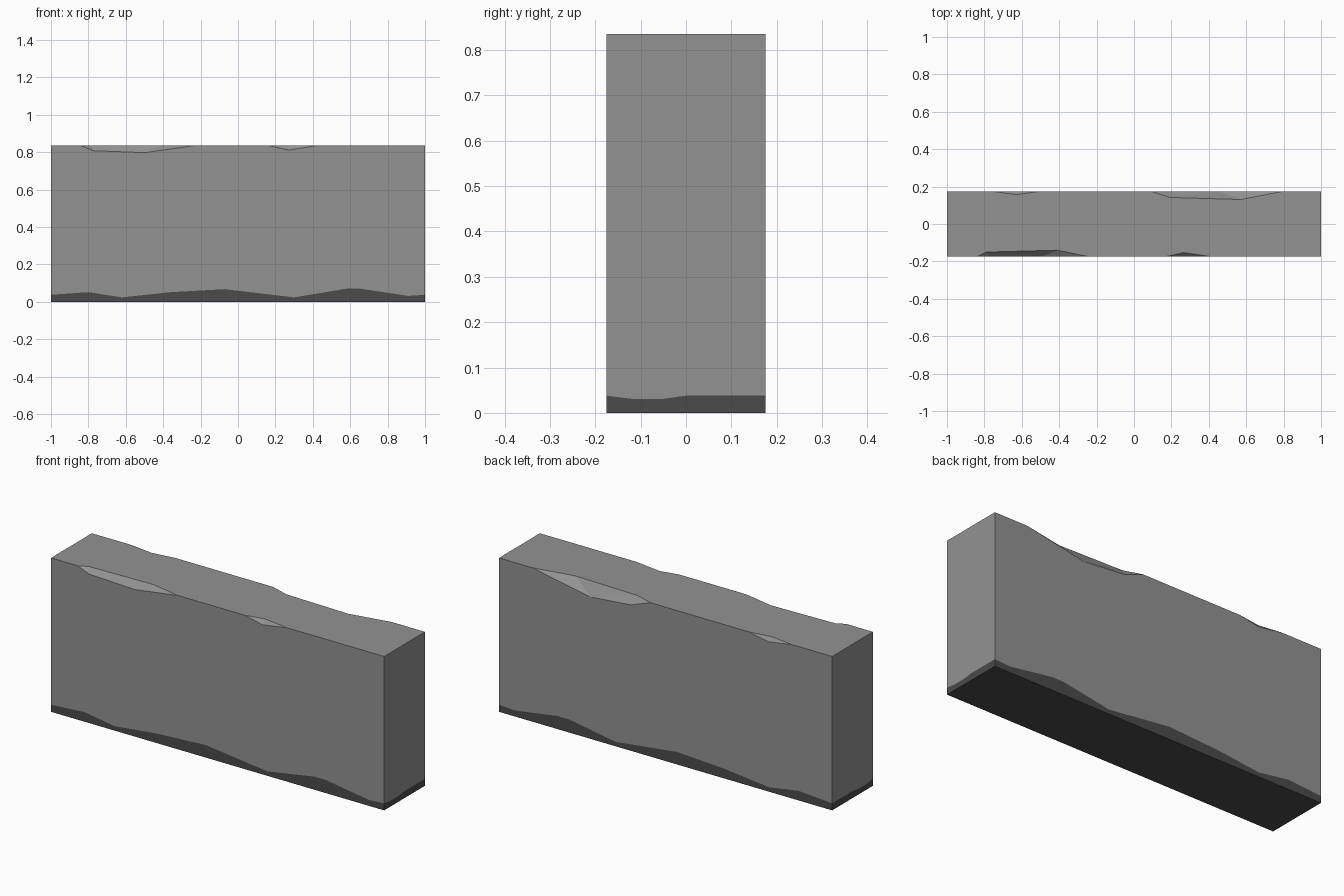
import bpy, bmesh

if "Cube" in bpy.data.objects:
    bpy.data.objects.remove(bpy.data.objects["Cube"])

HX, HY, TOP = 1.0, 0.175, 0.835


def material(name, value):
    m = bpy.data.materials.new(name)
    m.diffuse_color = (value, value, value, 1)
    m.use_nodes = True
    m.node_tree.nodes["Principled BSDF"].inputs["Base Color"].default_value = m.diffuse_color
    return m


wall_grey = material("wall grey", 0.29)
base_grey = material("dark base grey", 0.07)

# Wavy paint line: (x, z) along the long sides, (y, z) along the ends
WAVE = [(-1, .038), (-.8, .052), (-.62, .024), (-.36, .052), (-.07, .068),
        (.3, .024), (.58, .071), (.65, .071), (.91, .032), (1, .038)]
END_WAVE = [(-HY, .038), (-.12, .031), (-.05, .031), (0, .038), (HY, .038)]

# Chipped top edges: start x, (x, z) on the side, (x, y) on the top, end x
FRONT_CHIPS = [(-.84, [(-.77, .808), (-.495, .798)], [(-.79, -.15), (-.41, -.14)], -.24),
               (.165, [(.27, .812)], [(.265, -.153)], .42)]
BACK_CHIPS = [(-.76, [(-.62, .813)], [(-.63, .157)], -.5),
              (.09, [(.207, .792), (.453, .77)], [(.19, .142), (.57, .131)], .8)]


def make_object(name, faces, mat):
    """Turn a list of point loops into one welded, outward-facing mesh."""
    bm = bmesh.new()
    for pts in faces:
        bm.faces.new([bm.verts.new(p) for p in pts])
    bmesh.ops.remove_doubles(bm, verts=bm.verts, dist=1e-5)
    bmesh.ops.recalc_face_normals(bm, faces=bm.faces)
    # n-gons are split so the concave outlines fill cleanly
    bmesh.ops.triangulate(bm, faces=[f for f in bm.faces if len(f.verts) > 4])
    me = bpy.data.meshes.new(name)
    bm.to_mesh(me)
    bm.free()
    me.materials.append(mat)
    ob = bpy.data.objects.new(name, me)
    bpy.context.collection.objects.link(ob)
    return ob


def long_edge(y, chips):
    """Side outline, top outline and chip faces for one long side."""
    side, top, faces = [(-HX, y, TOP)], [(-HX, y, TOP)], []
    for x0, low, high, x1 in chips:
        a, b = (x0, y, TOP), (x1, y, TOP)
        lows = [(x, y, z) for x, z in low]
        highs = [(x, yy, TOP) for x, yy in high]
        side += [a] + lows + [b]
        top += [a] + highs + [b]
        faces += [[a, lows[0], highs[0]], [b, highs[-1], lows[-1]]]
        if len(lows) == 2:
            faces += [[lows[0], lows[1], highs[0]], [lows[1], highs[1], highs[0]]]
    return side + [(HX, y, TOP)], top + [(HX, y, TOP)], faces


# Paint lines on the four sides
waves = {-HY: [(x, -HY, z) for x, z in WAVE], HY: [(x, HY, z) for x, z in WAVE]}
ends = [[(sx * HX, y, z) for y, z in END_WAVE] for sx in (-1, 1)]

# Wall block
front_side, front_top, front_chips = long_edge(-HY, FRONT_CHIPS)
back_side, back_top, back_chips = long_edge(HY, BACK_CHIPS)
wall = front_chips + back_chips
wall += [waves[-HY] + front_side[::-1], back_side + waves[HY][::-1],
         front_top + back_top[::-1]]
for line in ends:
    x = line[0][0]
    wall.append(line + [(x, HY, TOP), (x, -HY, TOP)])
make_object("wall_block", wall, wall_grey)

# Dark base strip with its underside
base = [[(-HX, -HY, 0), (-HX, HY, 0), (HX, HY, 0), (HX, -HY, 0)]]
for line in list(waves.values()) + ends:
    a, b = line[0], line[-1]
    base.append(line + [(b[0], b[1], 0), (a[0], a[1], 0)])
make_object("base_strip", base, base_grey)
